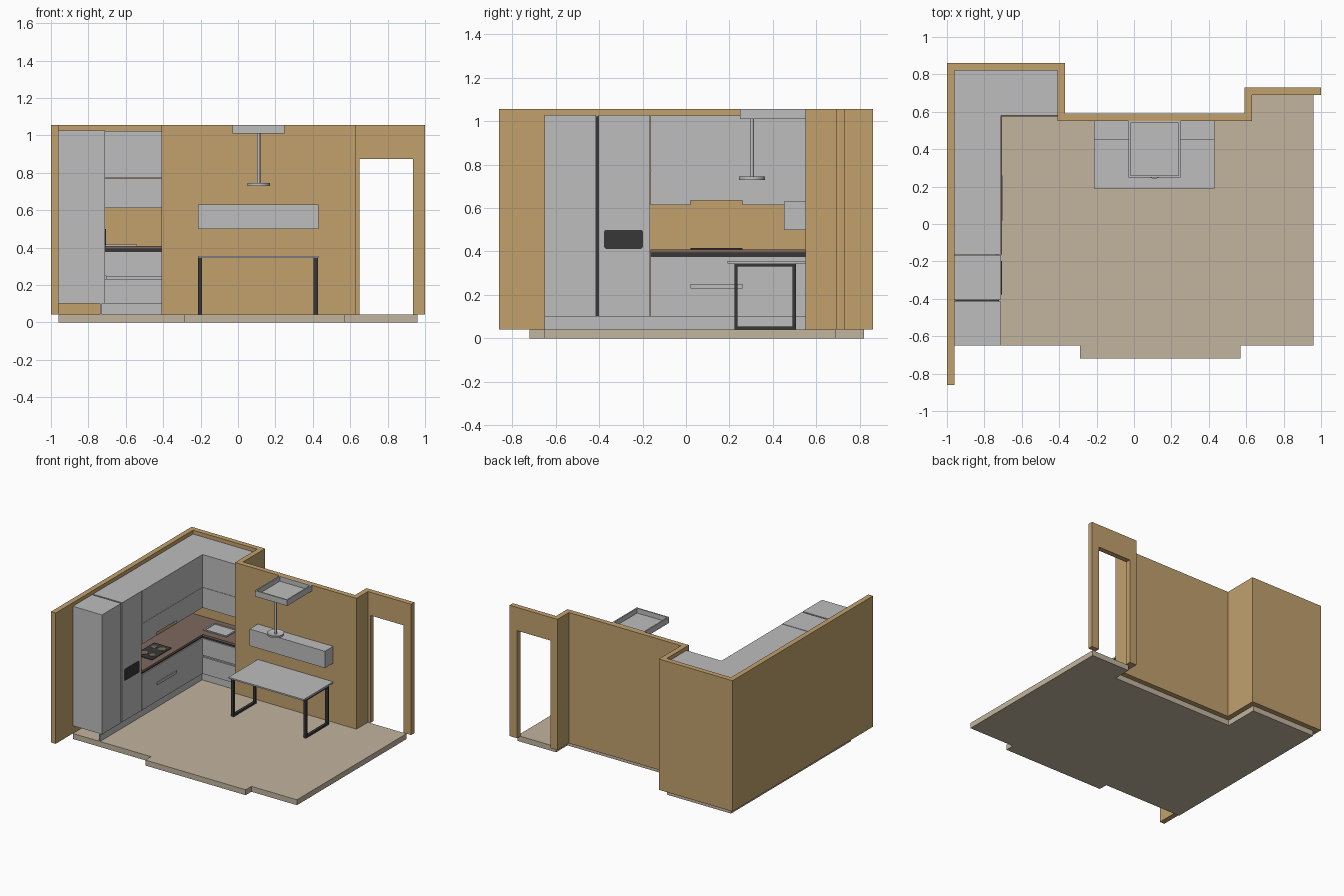
import bpy, bmesh, math

cube = bpy.data.objects.get("Cube")
if cube:
    bpy.data.objects.remove(cube, do_unlink=True)


def material(name, rgb):
    m = bpy.data.materials.new(name)
    m.use_nodes = True
    m.diffuse_color = (*rgb, 1)
    m.node_tree.nodes["Principled BSDF"].inputs["Base Color"].default_value = (*rgb, 1)
    return m


TAN = material("tan wall", (0.54, 0.356, 0.153))
BEIGE = material("beige floor", (0.54, 0.46, 0.347))
GREY = material("light grey", (0.515, 0.515, 0.515))
BLACK = material("soft black", (0.038, 0.038, 0.038))
BROWN = material("brown worktop", (0.21, 0.138, 0.112))


def finish(name, bm, mat):
    bmesh.ops.recalc_face_normals(bm, faces=bm.faces)
    me = bpy.data.meshes.new(name)
    bm.to_mesh(me)
    bm.free()
    me.materials.append(mat)
    ob = bpy.data.objects.new(name, me)
    bpy.context.collection.objects.link(ob)
    return ob


def prism(name, outline, z0, z1, mat):
    """Extrude a plan outline from z0 to z1."""
    bm = bmesh.new()
    face = bm.faces.new([bm.verts.new((x, y, z0)) for x, y in outline])
    new = bmesh.ops.extrude_face_region(bm, geom=[face])["geom"]
    tops = [v for v in new if isinstance(v, bmesh.types.BMVert)]
    bmesh.ops.translate(bm, verts=tops, vec=(0, 0, z1 - z0))
    return finish(name, bm, mat)


def box(name, x0, x1, y0, y1, z0, z1, mat):
    return prism(name, [(x0, y0), (x1, y0), (x1, y1), (x0, y1)], z0, z1, mat)


def disc(name, x, y, z0, z1, r, mat, sides=32, dish=0):
    """Upright cylinder, with an optional sunken top."""
    bm = bmesh.new()
    bmesh.ops.create_cone(bm, cap_ends=True, segments=sides, radius1=r, radius2=r, depth=z1 - z0)
    bmesh.ops.translate(bm, verts=bm.verts, vec=(x, y, (z0 + z1) / 2))
    if dish:
        top = [f for f in bm.faces if f.normal.z > 0.9]
        bmesh.ops.inset_region(bm, faces=top, thickness=r * 0.2)
        bmesh.ops.translate(bm, verts=top[0].verts, vec=(0, 0, -dish))
    ob = finish(name, bm, mat)
    bpy.ops.object.select_all(action='DESELECT')
    bpy.context.view_layer.objects.active = ob
    ob.select_set(True)
    bpy.ops.object.shade_smooth_by_angle(angle=math.radians(35))
    return ob


def tray(name, x0, x1, y0, y1, z0, z1, rim, floor, mat):
    """Open box with a rim and a thin bottom."""
    box(name + "_bottom", x0, x1, y0, y1, z0, z0 + floor, mat)
    box(name + "_rim_front", x0, x1, y0, y0 + rim, z0 + floor, z1, mat)
    box(name + "_rim_back", x0, x1, y1 - rim, y1, z0 + floor, z1, mat)
    box(name + "_rim_right", x0, x0 + rim, y0 + rim, y1 - rim, z0 + floor, z1, mat)
    box(name + "_rim_left", x1 - rim, x1, y0 + rim, y1 - rim, z0 + floor, z1, mat)


# Floor and walls
FL, TOP = 0.042, 1.055
prism("floor", [(-.96, -.65), (-.29, -.65), (-.29, -.72), (.57, -.72), (.57, -.65),
                (.96, -.65), (.96, .69), (.63, .69), (.63, .55), (-.41, .55),
                (-.41, .82), (-.96, .82)], 0, FL, BEIGE)
prism("walls", [(-1, -.86), (-.96, -.86), (-.96, .82), (-.41, .82), (-.41, .55),
                (.63, .55), (.63, .69), (.65, .69), (.65, .73), (.59, .73), (.59, .59),
                (-.37, .59), (-.37, .86), (-1, .86)], FL, TOP, TAN)
box("door_lintel", .65, .935, .69, .73, .875, TOP, TAN)
box("door_side_wall", .935, 1, .69, .73, FL, TOP, TAN)


# Kitchen run, L-shaped in plan
def corner_run(name, z0, z1, mat, front=-.71, side=.58):
    return prism(name, [(-.96, -.163), (front, -.163), (front, side), (-.41, side),
                        (-.41, .82), (-.96, .82)], z0, z1, mat)


box("plinth_side", -.737, -.727, -.65, .61, FL, .102, GREY)
box("plinth_back", -.737, -.41, .6, .61, FL, .102, GREY)
corner_run("base_lower", .102, .232, GREY)
corner_run("base_grip", .232, .246, GREY, -.71, .592)
corner_run("base_upper", .246, .376, GREY)
corner_run("grip_channel", .376, .394, BLACK, -.718, .588)
corner_run("worktop", .394, .41, BROWN, -.705, .575)
box("base_handle", -.71, -.703, .02, .26, .23, .25, GREY)

# Wall cupboards, with a raised bay over the hob
corner_run("cupboard_top_row", .772, 1.025, GREY)
corner_run("cupboard_middle_row", .635, .77, GREY)
box("cupboard_seam", -.955, -.712, -.16, .6, .769, .773, GREY)
box("cupboard_bottom_front", -.96, -.71, -.163, .02, .613, .635, GREY)
prism("cupboard_bottom_corner", [(-.96, .26), (-.71, .26), (-.71, .58), (-.41, .58),
                                 (-.41, .82), (-.96, .82)], .613, .635, GREY)

# Tall units with a dark gap between them
box("tall_unit_front", -.96, -.71, -.65, -.415, .102, 1.027, GREY)
box("tall_unit_back", -.96, -.71, -.403, -.165, .102, 1.027, GREY)
box("tall_unit_gap", -.955, -.722, -.415, -.403, .102, 1.02, BLACK)

# Built-in oven front with clipped corners
oven = box("oven_front", -.711, -.705, -.377, -.198, .412, .5, BLACK)
bevel = oven.modifiers.new("corners", 'BEVEL')
bevel.limit_method = 'WEIGHT'
bevel.width, bevel.segments = .012, 3
weights = oven.data.attributes.new("bevel_weight_edge", 'FLOAT', 'EDGE')
for e in oven.data.edges:
    a, b = (oven.data.vertices[i].co for i in e.vertices)
    weights.data[e.index].value = 1.0 if abs(a.x - b.x) > .001 else 0.0

# Hob and sink
box("hob", -.9, -.75, .02, .26, .41, .415, BLACK)
for i, (x, y, r) in enumerate([(-.86, .08, .028), (-.79, .08, .022),
                               (-.86, .2, .022), (-.79, .2, .028)]):
    disc(f"hob_ring_{i}", x, y, .415, .417, r, BROWN, 24)
tray("sink", -.74, -.54, .63, .77, .409, .417, .012, .003, GREY)

# Dining table on two closed loop frames
box("table_top", -.215, .43, .19, .55, .345, .356, GREY)
for side, x in (("right", -.215), ("left", .405)):
    for part, y in (("front", .222), ("back", .489)):
        box(f"table_{side}_{part}_leg", x, x + .022, y, y + .016, FL, .345, BLACK)
    for part, z in (("bottom", FL), ("top", .331)):
        box(f"table_{side}_{part}_bar", x, x + .022, .238, .489, z, z + .014, BLACK)

# Wall cabinet above the table
box("wall_cabinet", -.215, .43, .45, .55, .5, .63, GREY)

# Ceiling tray and hanging lamp
tray("ceiling_tray", -.03, .248, .248, .55, 1.01, TOP, .01, .008, GREY)
disc("lamp_rod", .11, .303, .735, 1.01, .009, GREY, 16)
disc("lamp_shade", .11, .303, .73, .745, .06, GREY, 32, .008)
